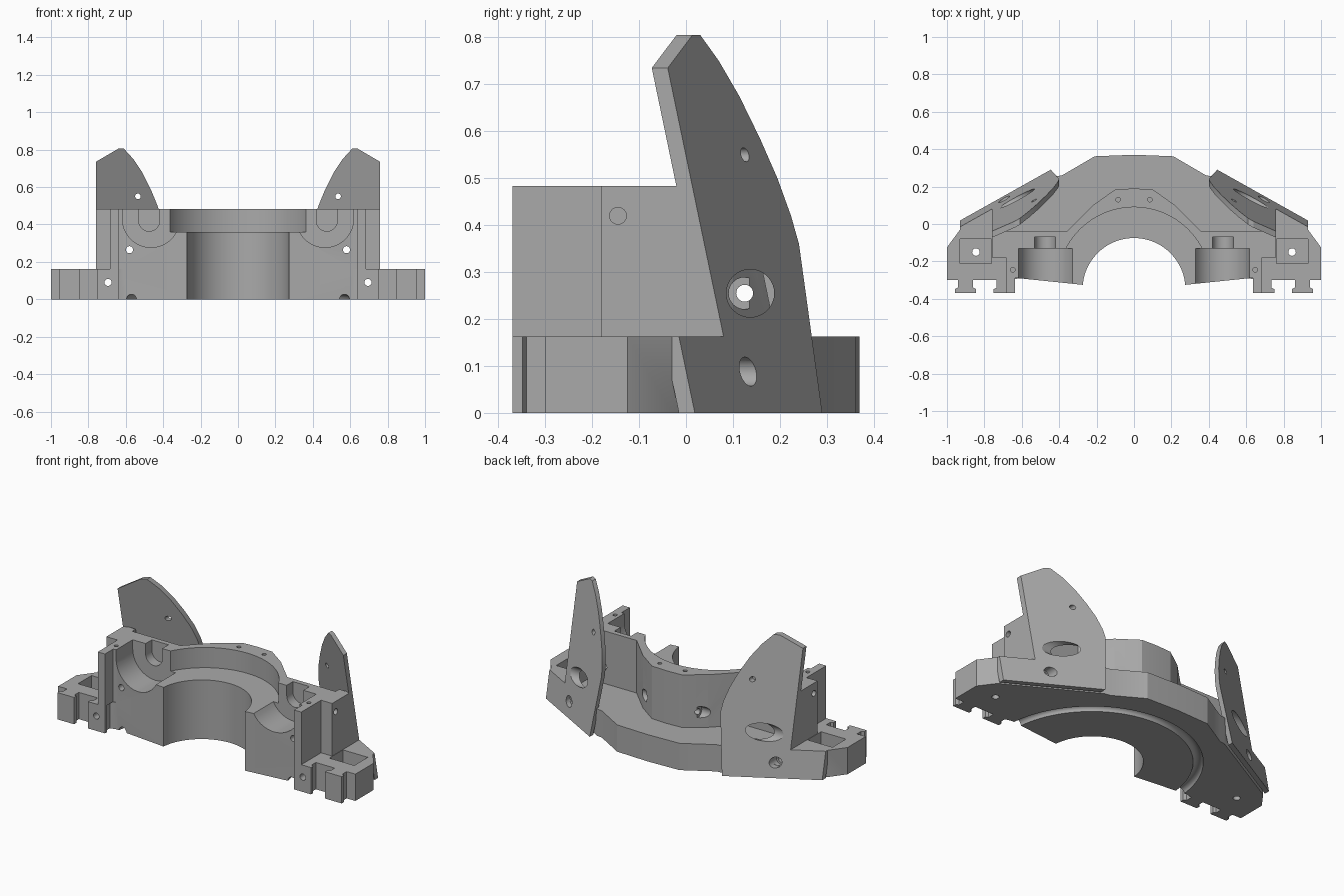
import bpy, bmesh, math
from mathutils import Matrix

if "Cube" in bpy.data.objects:
    bpy.data.objects.remove(bpy.data.objects["Cube"], do_unlink=True)

grey = bpy.data.materials.new("machined_grey")
grey.use_nodes = True
COLOUR = (0.4, 0.4, 0.4, 1)
grey.diffuse_color = COLOUR
grey.node_tree.nodes["Principled BSDF"].inputs["Base Color"].default_value = COLOUR

BASE_TOP, BLOCK_TOP = 0.163, 0.483


def finish(name, bm):
    bmesh.ops.recalc_face_normals(bm, faces=bm.faces[:])
    mesh = bpy.data.meshes.new(name)
    bm.to_mesh(mesh)
    bm.free()
    mesh.materials.append(grey)
    ob = bpy.data.objects.new(name, mesh)
    bpy.context.collection.objects.link(ob)
    return ob


def prism(name, points, offset):
    """Close a 3D outline and extrude it along an offset."""
    bm = bmesh.new()
    face = bm.faces.new([bm.verts.new(p) for p in points])
    new = bmesh.ops.extrude_face_region(bm, geom=[face])["geom"]
    verts = [g for g in new if isinstance(g, bmesh.types.BMVert)]
    bmesh.ops.translate(bm, verts=verts, vec=offset)
    return finish(name, bm)


def slab(name, half, z0, z1):
    """Symmetric plan outline, given from centre front to centre back."""
    outline = half + [(-x, y) for x, y in reversed(half) if x]
    return prism(name, [(x, y, z0) for x, y in outline], (0, 0, z1 - z0))


def box(name, x0, x1, y0, y1, z0, z1):
    pts = [(x0, y0, z0), (x1, y0, z0), (x1, y1, z0), (x0, y1, z0)]
    return prism(name, pts, (0, 0, z1 - z0))


def rod(name, axis, centre, radius, length, sides=32):
    bm = bmesh.new()
    turn = {"X": Matrix.Rotation(math.pi / 2, 4, "Y"),
            "Y": Matrix.Rotation(math.pi / 2, 4, "X"),
            "Z": Matrix.Identity(4)}[axis]
    bmesh.ops.create_cone(bm, cap_ends=True, segments=sides, radius1=radius,
                          radius2=radius, depth=length,
                          matrix=Matrix.Translation(centre) @ turn)
    return finish(name, bm)


def combine(target, tool, operation):
    mod = target.modifiers.new(operation.lower(), "BOOLEAN")
    mod.operation, mod.object, mod.solver = operation, tool, "EXACT"
    bpy.context.view_layer.objects.active = target
    bpy.ops.object.modifier_apply(modifier=mod.name)
    bpy.data.objects.remove(tool, do_unlink=True)


def cut(target, tool):
    combine(target, tool, "DIFFERENCE")


# Dovetail tab outline along the front edge
def tab(x0, x1):
    neck = 0.016
    return [(x0 + neck, -0.3), (x0 + neck, -0.34), (x0, -0.348), (x0, -0.37),
            (x1, -0.37), (x1, -0.348), (x1 - neck, -0.34), (x1 - neck, -0.3)]


# Low base with faceted back
front = [(0, -0.325), (0.276, -0.325), (0.615, -0.29)]
body = slab("bracket_body", front + tab(0.637, 0.75) + tab(0.845, 0.957) + [
    (1, -0.3), (1, -0.125), (0.93, -0.03), (0.42, 0.255), (0.385, 0.26),
    (0.21, 0.362), (0, 0.37)], 0, BASE_TOP)

# Tall bearing block
block = slab("bearing_block", front + [
    (0.637, -0.29), (0.637, -0.37), (0.685, -0.37), (0.685, -0.18),
    (0.76, -0.18), (0.76, -0.04), (0.36, -0.04), (0.22, 0.1), (0.1, 0.185),
    (0, 0.19)], BASE_TOP, BLOCK_TOP)
combine(body, block, "UNION")


# Leaning outer plane of the fins
def fin_y(x, z):
    return 0.114 - 0.208 * z + 0.56 * (0.76 - x)


FIN = [(0.93, 0), (0.93, BASE_TOP), (0.76, BASE_TOP), (0.76, 0.735),
       (0.64, 0.805), (0.61, 0.805), (0.56, 0.75), (0.51, 0.675),
       (0.465, 0.585), (0.43, 0.5), (0.408, 0.42), (0.4, 0.36), (0.445, 0)]

# Fins, and ribs that tie them to the block
for s in (1, -1):
    fin = prism("fin", [(s * x, fin_y(x, z), z) for x, z in FIN], (0, -0.034, 0))
    # Wide side opening and small upper hole in the fin
    cut(fin, rod("side_opening", "X", (s * 0.75, 0.137, 0.255), 0.051, 0.5))
    cut(fin, rod("upper_hole", "Y", (s * 0.535, 0.1, 0.55), 0.015, 0.4, 20))
    rib = prism("rib", [(s * 0.685, -0.06, BASE_TOP), (s * 0.685, 0.06, BASE_TOP),
                        (s * 0.685, -0.006, BLOCK_TOP),
                        (s * 0.685, -0.06, BLOCK_TOP)], (s * 0.075, 0, 0))
    combine(body, rib, "UNION")
    combine(body, fin, "UNION")

# Main bore, its upper counterbore and the seal groove underneath
cut(body, rod("main_bore", "Z", (0, -0.35, 0.25), 0.275, 1, 96))
cut(body, rod("counterbore", "Z", (0, -0.32, 0.86), 0.41, 1, 96))
bpy.ops.mesh.primitive_torus_add(location=(0, -0.355, 0), major_radius=0.573,
                                 minor_radius=0.027, major_segments=96,
                                 minor_segments=16)
cut(body, bpy.context.object)


# Round-bottomed pocket open at the top
def pocket(x, y0, y1, z, r):
    arc = [(x + r * math.cos(a), y0, z + r * math.sin(a))
           for a in (math.pi + math.pi * i / 20 for i in range(21))]
    top = [(x + r, y0, 0.6), (x - r, y0, 0.6)]
    cut(body, prism("pocket", arc + top, (0, y1 - y0, 0)))


for s in (1, -1):
    pocket(s * 0.465, -0.36, -0.13, 0.43, 0.153)
    pocket(s * 0.475, -0.2, -0.07, 0.42, 0.056)
    # Square nut recess in each end of the base
    lo, hi = sorted((s * 0.762, s * 0.93))
    cut(body, box("recess", lo, hi, -0.21, -0.08, 0.05, 0.3))
    # Screw holes: axis, centre, radius, length
    for axis, centre, radius, length in (
            ("Z", (0.845, -0.15, 0.1), 0.02, 0.4),
            ("Z", (0.085, 0.13, 0.48), 0.012, 0.2),
            ("Z", (0.648, -0.245, 0.48), 0.012, 0.2),
            ("Y", (0.58, 0, 0.265), 0.019, 1),
            ("Y", (0.695, 0, 0.09), 0.019, 1),
            ("Y", (0.695, 0.23, 0.088), 0.031, 0.3),
            ("X", (0.76, -0.145, 0.42), 0.018, 0.12),
            ("X", (0.27, 0.125, 0.255), 0.034, 0.2)):
        x, y, z = centre
        cut(body, rod("hole", axis, (s * x, y, z), radius, length, 24))

# Cross hole through the whole width
cut(body, rod("cross_hole", "X", (0, 0.125, 0.255), 0.018, 2.2, 24))

body.data.materials.clear()
body.data.materials.append(grey)
for poly in body.data.polygons:
    poly.material_index = 0
bpy.ops.object.select_all(action="DESELECT")
body.select_set(True)
bpy.context.view_layer.objects.active = body
bpy.ops.object.shade_smooth_by_angle(angle=math.radians(25))
